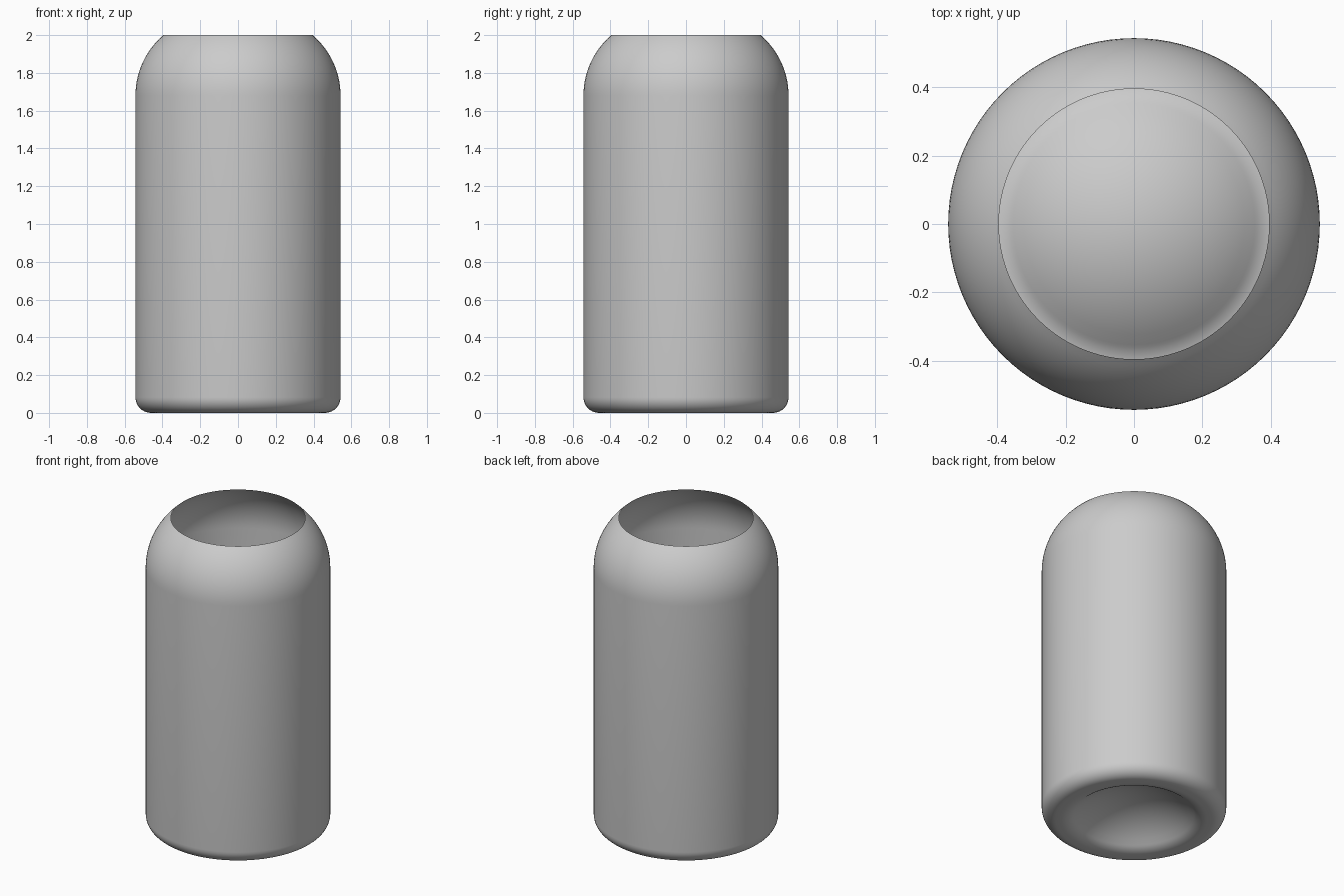
import bpy, bmesh
from math import sin, cos, radians, pi, asin, sqrt

if "Cube" in bpy.data.objects:
    bpy.data.objects.remove(bpy.data.objects["Cube"])

R_BODY, R_MOUTH, HEIGHT = 0.543, 0.395, 2.0
Z_SHOULDER = 1.68
SEGMENTS = 96


def arc(cx, cz, r, a0, a1, n):
    """Points on an arc in the x-z plane, angles in degrees."""
    return [(cx + r * cos(radians(a0 + (a1 - a0) * i / n)),
             cz + r * sin(radians(a0 + (a1 - a0) * i / n))) for i in range(n + 1)]


# Domed base recess, from the axis outward
slope, lip, lip_x = 40, 0.12, 0.43
join_x = lip_x - lip * sin(radians(slope))
join_z = lip - lip * cos(radians(slope))
dome_r = join_x / sin(radians(slope))
dome_z = join_z - dome_r * cos(radians(slope))
profile = arc(0, dome_z, dome_r, 90, 90 - slope, 10)
profile[0] = (0, profile[0][1])

# Standing lip and rounded bottom corner
profile += arc(lip_x, lip, lip, 270 - slope, 270, 8)[1:]
corner = 0.083
profile += arc(R_BODY - corner, corner, corner, 270, 360, 10)

# Straight wall and curved shoulder up to the open mouth
dx, dz = R_BODY - R_MOUTH, HEIGHT - Z_SHOULDER
sh = (dx * dx + dz * dz) / (2 * dx)
profile += arc(R_BODY - sh, Z_SHOULDER, sh, 0, asin(dz / sh) * 180 / pi, 14)

# Revolve the profile into a thin open shell
bm = bmesh.new()
verts = [bm.verts.new((x, 0, z)) for x, z in profile]
edges = [bm.edges.new(p) for p in zip(verts, verts[1:])]
bmesh.ops.spin(bm, geom=verts + edges, cent=(0, 0, 0), axis=(0, 0, 1),
               angle=2 * pi, steps=SEGMENTS)
bmesh.ops.remove_doubles(bm, verts=bm.verts, dist=1e-4)
bmesh.ops.recalc_face_normals(bm, faces=bm.faces)

# Make sure the normals face outward
wall = max(bm.faces, key=lambda f: f.calc_area())
c = wall.calc_center_median()
if wall.normal.x * c.x + wall.normal.y * c.y < 0:
    bmesh.ops.reverse_faces(bm, faces=bm.faces)

mesh = bpy.data.meshes.new("can_body")
bm.to_mesh(mesh)
bm.free()
can = bpy.data.objects.new("can_body", mesh)
bpy.context.collection.objects.link(can)
for p in mesh.polygons:
    p.use_smooth = True
